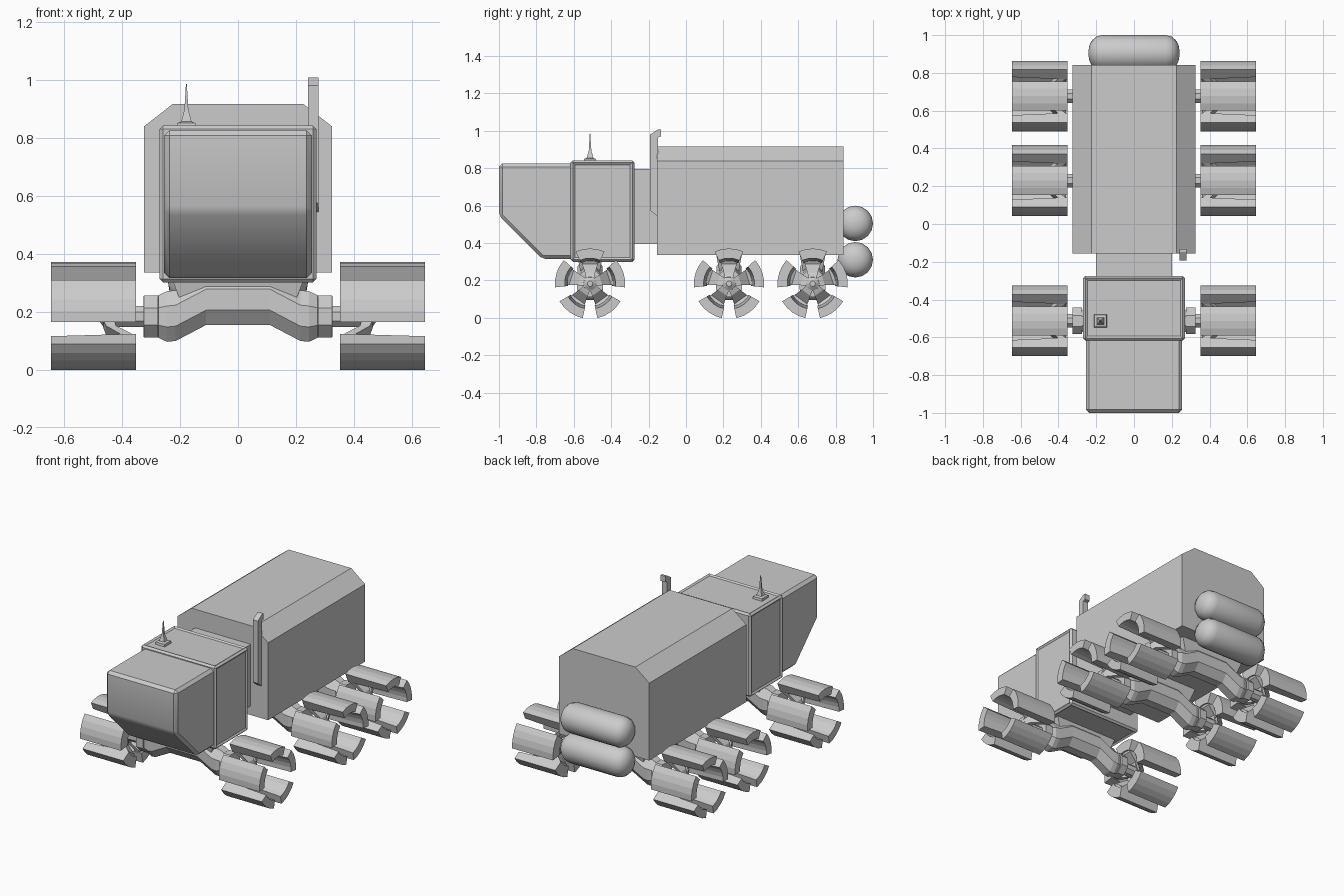
import bpy, bmesh
from math import sin, cos, radians, pi

if "Cube" in bpy.data.objects:
    bpy.data.objects.remove(bpy.data.objects["Cube"])

AXLES = {"front": -0.513, "middle": 0.23, "rear": 0.677}
HUB_Z = 0.183


def finish(name, bm, loc=(0, 0, 0), smooth=None, mirror=False):
    bmesh.ops.recalc_face_normals(bm, faces=bm.faces)
    me = bpy.data.meshes.new(name)
    bm.to_mesh(me)
    bm.free()
    ob = bpy.data.objects.new(name, me)
    ob.location = loc
    bpy.context.collection.objects.link(ob)
    if smooth:
        bpy.ops.object.select_all(action='DESELECT')
        ob.select_set(True)
        bpy.context.view_layer.objects.active = ob
        bpy.ops.object.shade_smooth_by_angle(angle=radians(smooth))
    if mirror:
        ob.modifiers.new("mirror", 'MIRROR').use_axis[0] = True
    return ob


def loft(bm, rings):
    """Skin a list of closed rings of points and cap both ends."""
    vs = [[bm.verts.new(p) for p in r] for r in rings]
    n = len(vs[0])
    for a, b in zip(vs, vs[1:]):
        for i in range(n):
            j = (i + 1) % n
            bm.faces.new((a[i], a[j], b[j], b[i]))
    bm.faces.new(vs[0])
    bm.faces.new(vs[-1])


def ring(x, ry, rz, n, z=0, turn=0.0):
    return [(x, ry * cos(2 * pi * (i + turn) / n), z + rz * sin(2 * pi * (i + turn) / n))
            for i in range(n)]


def box(x0, x1, y0, y1, z0, z1):
    bm = bmesh.new()
    loft(bm, [[(x0, y0, z), (x1, y0, z), (x1, y1, z), (x0, y1, z)] for z in (z0, z1)])
    return bm


def side_prism(profile, x0, x1):
    bm = bmesh.new()
    loft(bm, [[(x, y, z) for y, z in profile] for x in (x0, x1)])
    return bm


def bevel(bm, width):
    bmesh.ops.recalc_face_normals(bm, faces=bm.faces)
    bmesh.ops.bevel(bm, geom=bm.edges[:], offset=width, segments=1,
                    profile=0.5, affect='EDGES')


# Nose of the cab
bm = side_prism([(-1, 0.825), (-1, 0.545), (-0.77, 0.315), (-0.6, 0.315), (-0.6, 0.825)],
                -0.255, 0.255)
bevel(bm, 0.018)
finish("cab_nose", bm, smooth=30)

# Cab rear section with recessed panels on roof, floor and sides
bm = box(-0.27, 0.27, -0.617, -0.275, 0.3, 0.842)
bevel(bm, 0.012)
bmesh.ops.recalc_face_normals(bm, faces=bm.faces)
panels = [f for f in bm.faces if f.calc_area() > 0.1 and abs(f.normal.y) < 0.5]
bmesh.ops.inset_individual(bm, faces=panels, thickness=0.016, depth=-0.008)
finish("cab_rear", bm)

# Neck joining cab and cargo body
finish("neck", box(-0.2, 0.2, -0.29, -0.14, 0.395, 0.795))

# Cargo body with chamfered roof
section = [(-0.325, 0.335), (0.325, 0.335), (0.325, 0.838), (0.225, 0.916),
           (-0.225, 0.916), (-0.325, 0.838)]
bm = bmesh.new()
loft(bm, [[(x, y, z) for x, z in section] for y in (-0.155, 0.842)])
finish("cargo_body", bm)

# Two tanks on the back
half = [(0.17, 0.095), (0.2, 0.087), (0.222, 0.068), (0.236, 0.042), (0.241, 0.014)]
outline = [(-x, r) for x, r in reversed(half)] + half
for name, z in (("upper_tank", 0.505), ("lower_tank", 0.311)):
    bm = bmesh.new()
    loft(bm, [ring(x, r, r, 16) for x, r in outline])
    finish(name, bm, (0, 0.905, z), smooth=50)

# Exhaust stack
finish("exhaust", side_prism([(-0.192, 0.575), (-0.15, 0.54), (-0.15, 0.965), (-0.133, 0.97),
                              (-0.133, 1.008), (-0.148, 1.008), (-0.192, 0.98)], 0.241, 0.277))

# Antenna: flared foot and thin spike
bm = bmesh.new()
loft(bm, [[(sx * w, sy * w, z) for sx, sy in ((-1, -1), (1, -1), (1, 1), (-1, 1))]
          for w, z in ((0.034, 0), (0.032, 0.015), (0.018, 0.02), (0.007, 0.06), (0.0015, 0.15))])
finish("antenna", bm, (-0.178, -0.513, 0.835))

# Axle beam stations: x, centre height above hub, half depth, half height
STATIONS = [(0.11, 0.058, 0.068, 0.09), (0.215, 0.003, 0.07, 0.09), (0.245, 0, 0.07, 0.09),
            (0.275, 0, 0.06, 0.075), (0.276, 0, 0.072, 0.074), (0.325, 0, 0.072, 0.074),
            (0.326, 0, 0.037, 0.037), (0.45, 0, 0.037, 0.037)]


def wheel():
    bm = bmesh.new()
    for k in range(5):
        mid = 90 + 72 * k

        def at(x, r, deg):
            a = radians(mid + deg)
            return (x, r * cos(a), r * sin(a))
        # Curved tread paddle, thicker on its inner end
        steps = (-24, -12, 0, 12, 24)
        loft(bm, [[at(x, 0.188, d) for d in steps] + [at(x, r, d) for d in reversed(steps)]
                  for x, r in ((0.352, 0.119), (0.645, 0.136))])
        # Bent spoke from hub back to the paddle

        def rib(x, r, w, t):
            a = radians(mid)
            return [(x + dx, r * cos(a) - s * w * sin(a), r * sin(a) + s * w * cos(a))
                    for dx, s in ((0, -1), (0, 1), (t, 1), (t, -1))]
        loft(bm, [rib(0.43, 0.015, 0.018, 0.04), rib(0.42, 0.06, 0.028, 0.035),
                  rib(0.365, 0.105, 0.042, 0.04), rib(0.358, 0.135, 0.05, 0.06)])
    # Hub cap
    loft(bm, [ring(0.42, 0.042, 0.042, 10), ring(0.465, 0.036, 0.036, 10),
              ring(0.48, 0.015, 0.015, 10)])
    return bm


for name, y in AXLES.items():
    bm = bmesh.new()
    path = [(-x, h, a, b) for x, h, a, b in reversed(STATIONS)] + STATIONS
    loft(bm, [ring(x, a * 1.05, b * 1.05, 8, h, 0.5) for x, h, a, b in path])
    finish(name + "_axle", bm, (0, y, HUB_Z))
    finish(name + "_wheels", wheel(), (0, y, HUB_Z), mirror=True)
    # Mount between axle and body
    bm = bmesh.new()
    loft(bm, [[(-w, -d, z), (w, -d, z), (w, d, z), (-w, d, z)]
              for w, d, z in ((0.2, 0.05, 0.24), (0.24, 0.07, 0.345))])
    finish(name + "_axle_mount", bm, (0, y, 0))
